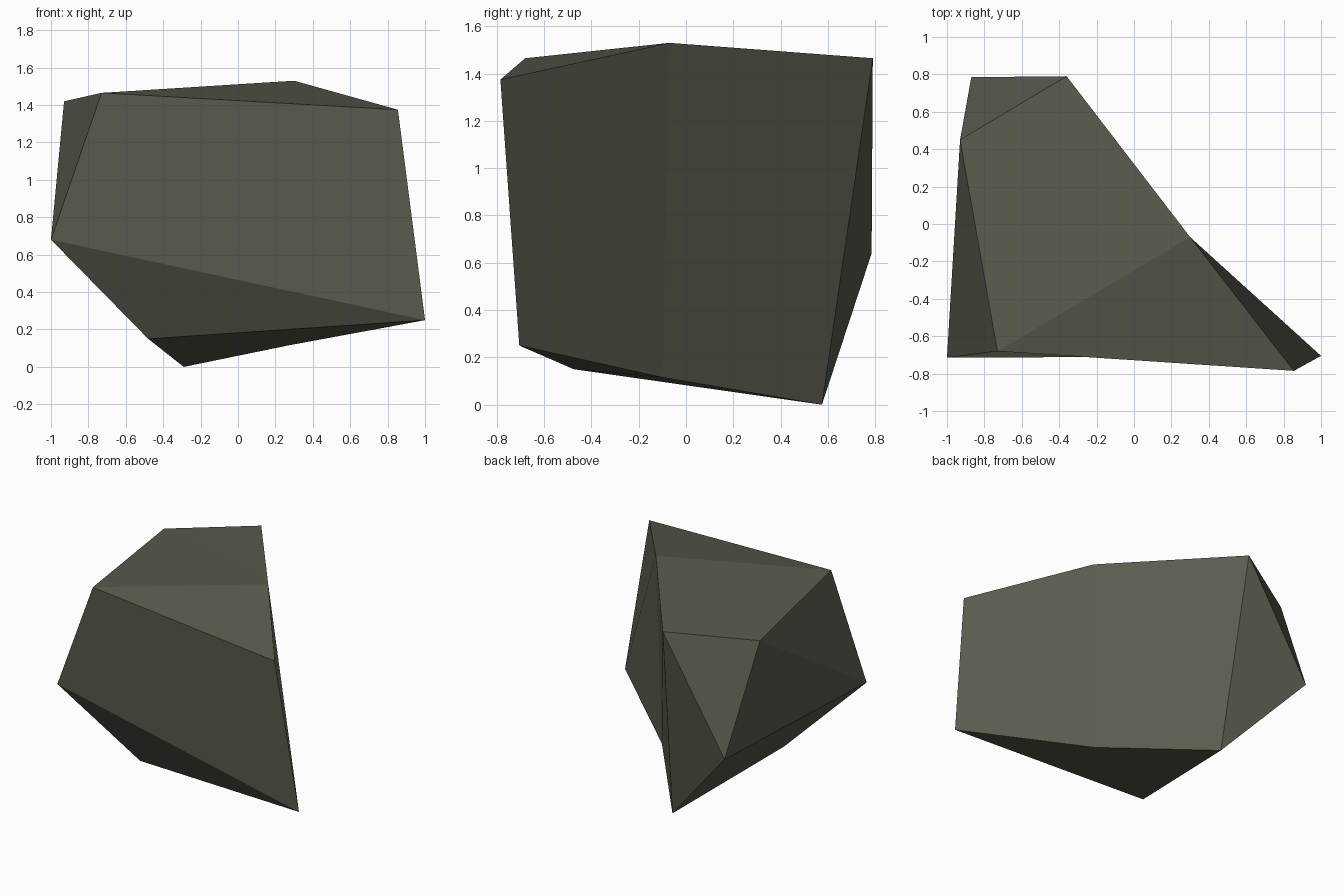
import bpy
import bmesh

if "Cube" in bpy.data.objects:
    bpy.data.objects.remove(bpy.data.objects["Cube"])

# Dark olive-grey stone
stone = bpy.data.materials.new("olive grey stone")
stone.diffuse_color = (0.105, 0.103, 0.075, 1.0)
stone.use_nodes = True
stone.node_tree.nodes["Principled BSDF"].inputs["Base Color"].default_value = stone.diffuse_color

# Corners of the boulder
corners = {
    "A": (-0.93, 0.45, 1.42),    # top, left shoulder
    "B": (-0.73, -0.68, 1.465),  # top, front left
    "C": (0.30, -0.07, 1.53),    # top, peak on the right side
    "D": (0.855, -0.785, 1.375), # top, front right
    "I": (-0.36, 0.79, 1.465),   # top, back
    "F": (-1.0, -0.715, 0.68),   # middle, front left
    "J": (-0.87, 0.785, 0.64),   # middle, back left
    "E": (1.0, -0.705, 0.25),    # low, front right
    "K": (0.27, -0.10, 0.115),   # low, fold on the right side
    "G": (-0.48, -0.475, 0.15),  # low, front
    "H": (-0.29, 0.575, 0.0),    # lowest point, back
}

# Facets: top, front, left, back, right, underside
facets = ["ABC", "ACI", "BDC",
          "BFED", "FGE",
          "AFB", "AJF", "FJHG",
          "AIJ", "IHJ",
          "ICKH", "CDEK",
          "GHKE"]

bm = bmesh.new()
verts = {name: bm.verts.new(co) for name, co in corners.items()}
for facet in facets:
    bm.faces.new([verts[c] for c in facet])
bmesh.ops.recalc_face_normals(bm, faces=bm.faces[:])

mesh = bpy.data.meshes.new("boulder")
bm.to_mesh(mesh)
bm.free()
mesh.materials.append(stone)
boulder = bpy.data.objects.new("boulder", mesh)
bpy.context.collection.objects.link(boulder)
